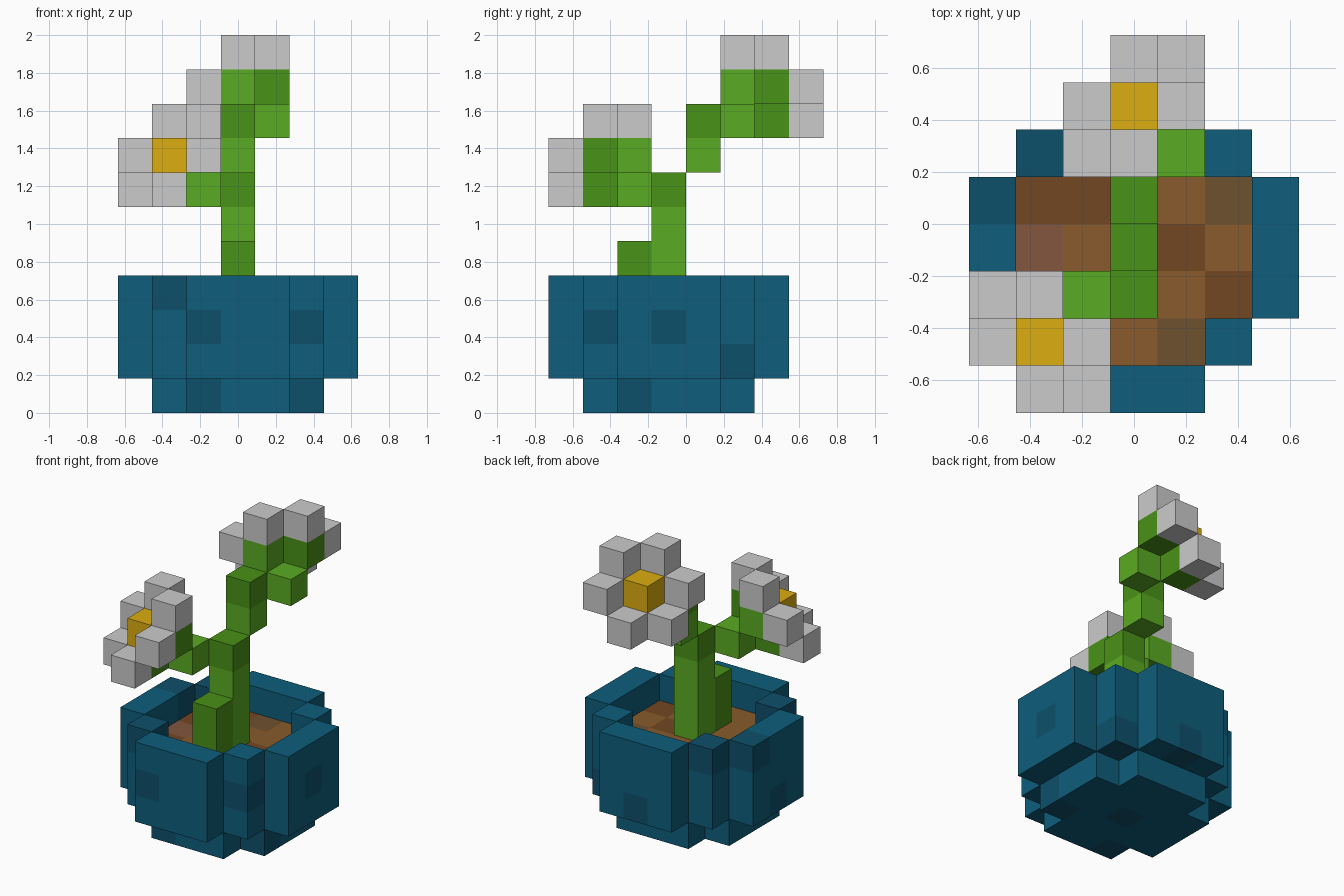
import bpy, bmesh
from mathutils import Vector

if "Cube" in bpy.data.objects:
    bpy.data.objects.remove(bpy.data.objects["Cube"])

S = 2 / 11  # voxel edge; cell (i, j, k) is centred on x = i*S, y = (j+.5)*S, z = (k+.5)*S

COLOURS = {
    'blue': '0E5E7C', 'navy': '0D506B',
    'leaf': '5AAB22', 'stem': '499217',
    'white': 'DCDDD9', 'yellow': 'DCAD10',
    'A': '885B2C', 'B': '724722', 'C': '6F512E', 'D': '83563F',
}


def material(name, code):
    rgb = [int(code[n:n + 2], 16) / 255 for n in (0, 2, 4)]
    rgb = [((c + .055) / 1.055) ** 2.4 if c > .04 else c / 12.92 for c in rgb]
    m = bpy.data.materials.new(name)
    m.diffuse_color = (*rgb, 1)
    m.use_nodes = True
    m.node_tree.nodes["Principled BSDF"].inputs["Base Color"].default_value = m.diffuse_color
    return m


mats = {n: material('colour_' + n, c) for n, c in COLOURS.items()}


def disc(r):
    """Cells of a round-cornered square of radius r, centred on the pot axis."""
    span = range(-r, r + 1)
    limit = {3: 4, 2: 3}[r]
    return [(i, d) for i in span for d in span if abs(i) + abs(d) <= limit
            and max(abs(i), abs(d)) <= r]


parts = {}

# Pot: small foot, wide body, hollow top layer, a few darker patches
wide, foot = set(disc(3)) | {(i, d) for i in (-2, 2) for d in (-2, 2)}, set(disc(2))
dark = {(-2, -2, 3), (-1, -3, 2), (2, -2, 2), (2, -1, 0), (-1, -2, 0), (3, 0, 2),
        (2, 2, 1), (-2, 2, 3), (-3, 1, 3), (0, 3, 1), (-3, 0, 1), (0, 0, 0)}
layers = [foot, wide, wide - foot, wide - foot]
parts['pot'] = {(i, d - 1, k): 'navy' if (i, d, k) in dark else 'blue'
                for k, layer in enumerate(layers) for i, d in layer}

# Soil: mottled top, one cell below the rim (rows run back to front)
rows = ['ABCAB', 'BBAAC', 'DABBA', 'BACAB', 'BAACB']
parts['soil'] = {(i, d - 1, 2): rows[2 - d][i + 2] for i, d in foot}

# Stem: upright stalk, short side shoot, upper stalk, two branch ends
parts['stem'] = {(0, -1, 3): 'leaf', (0, -1, 4): 'leaf', (0, -1, 5): 'leaf',
                 (0, -1, 6): 'stem', (0, 0, 7): 'leaf', (0, 0, 8): 'stem',
                 (-1, -2, 6): 'leaf', (1, 1, 8): 'leaf'}
parts['side_shoot'] = {(0, -2, 3): 'stem', (0, -2, 4): 'stem'}


# Flower: yellow heart, six petals in a diagonal ring, three sepals behind
def flower(name, heart, facing):
    x, y, z = [Vector([f if n == a else 0 for n in range(3)]) for a, f in enumerate(facing)]
    c = Vector(heart)
    cell = lambda v: tuple(round(t) for t in v)
    parts[name + '_heart'] = {heart: 'yellow'}
    parts[name + '_petals'] = {cell(c + a - b): 'white'
                               for a in (x, y, z) for b in (x, y, z) if a != b}
    parts[name + '_sepals'] = {cell(c + v): 'leaf' if v == -y else 'stem'
                               for v in (-x, -y, -z)}


flower('front_flower', (-2, -3, 7), (-1, -1, 1))
flower('back_flower', (0, 2, 9), (-1, 1, 1))

# Mesh each part from the cell faces that are not covered by another cell
filled = {c for cells in parts.values() for c in cells}
for name, cells in parts.items():
    bm = bmesh.new()
    names = sorted(set(cells.values()))
    for cell, colour in cells.items():
        centre = Vector((cell[0], cell[1] + .5, cell[2] + .5))
        for axis in range(3):
            for sign in (-1, 1):
                n = Vector((0, 0, 0))
                n[axis] = sign
                if tuple(int(c + d) for c, d in zip(cell, n)) in filled:
                    continue
                u = Vector((0, 0, 0))
                u[(axis + 1) % 3] = 1
                v = n.cross(u)
                ring = [(-1, -1), (1, -1), (1, 1), (-1, 1)]
                f = bm.faces.new([bm.verts.new((centre + (n + a * u + b * v) / 2) * S)
                                  for a, b in ring])
                f.material_index = names.index(colour)
    bmesh.ops.remove_doubles(bm, verts=bm.verts, dist=1e-4)
    mesh = bpy.data.meshes.new(name)
    bm.to_mesh(mesh)
    bm.free()
    for n in names:
        mesh.materials.append(mats[n])
    bpy.context.collection.objects.link(bpy.data.objects.new(name, mesh))
